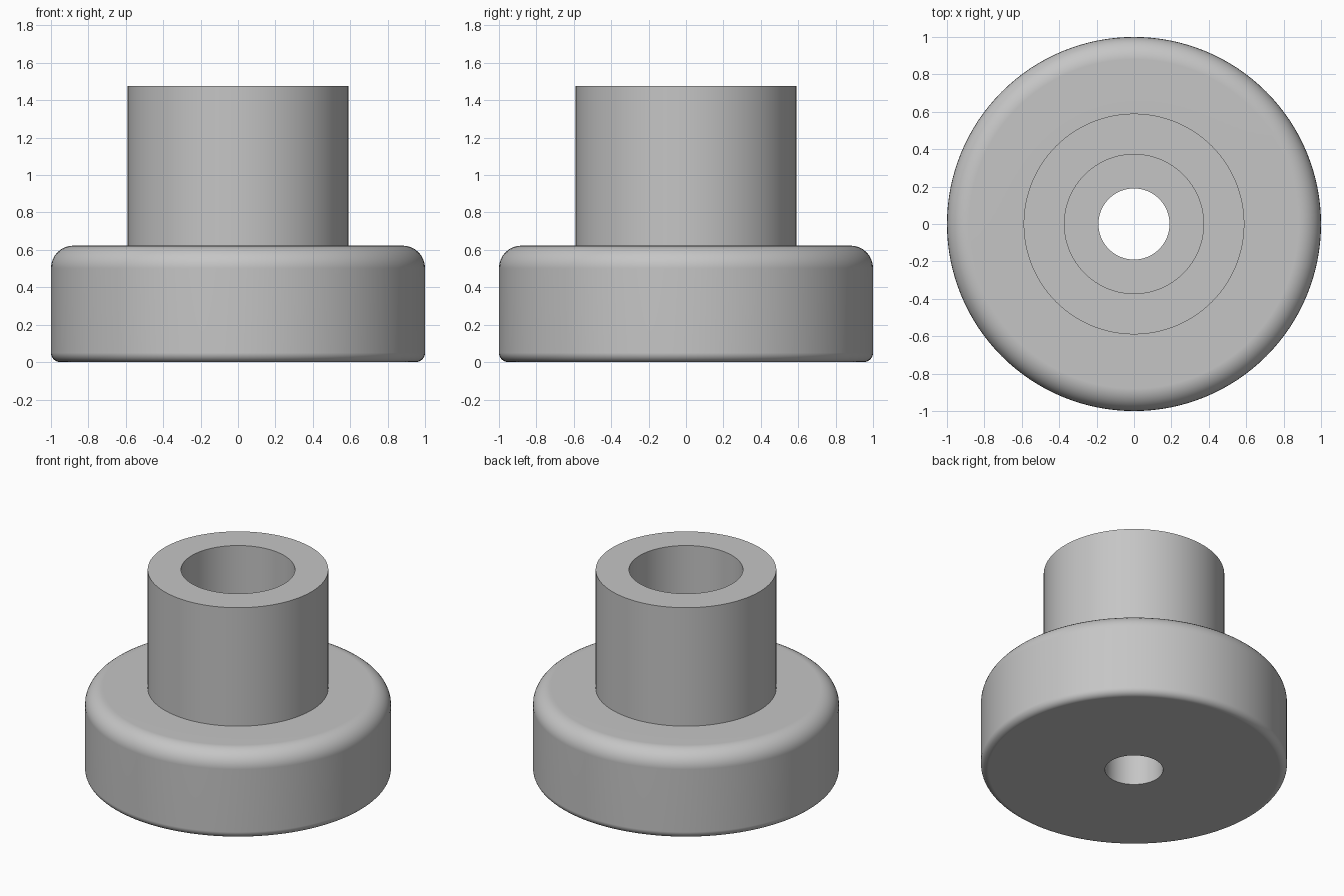
import bpy, bmesh, math

cube = bpy.data.objects.get("Cube")
if cube:
    bpy.data.objects.remove(cube, do_unlink=True)

SEGMENTS = 128
BASE_R, BASE_H = 1.0, 0.623
SLEEVE_R, TOTAL_H = 0.59, 1.477
BORE_R, HOLE_R = 0.372, 0.19
BORE_FLOOR = TOTAL_H - 0.345


def fillet(r, z, radius, start, steps=8):
    """Quarter arc of profile points around (r, z), starting at an angle in degrees."""
    angles = [math.radians(start + 90 * i / steps) for i in range(steps + 1)]
    return [(r + radius * math.cos(a), z + radius * math.sin(a)) for a in angles]


# Half section: through hole, rounded base, sleeve, counterbore
LOW, HIGH = 0.05, 0.12
profile = [(HOLE_R, 0)]
profile += fillet(BASE_R - LOW, LOW, LOW, -90)
profile += fillet(BASE_R - HIGH, BASE_H - HIGH, HIGH, 0)
profile += [(SLEEVE_R, BASE_H), (SLEEVE_R, TOTAL_H), (BORE_R, TOTAL_H),
            (BORE_R, BORE_FLOOR), (HOLE_R, BORE_FLOOR)]

# Revolve the section into a closed solid
bm = bmesh.new()
verts = [bm.verts.new((r, 0, z)) for r, z in profile]
edges = [bm.edges.new((v, verts[(i + 1) % len(verts)])) for i, v in enumerate(verts)]
bmesh.ops.spin(bm, geom=verts + edges, cent=(0, 0, 0), axis=(0, 0, 1),
               angle=math.tau, steps=SEGMENTS, use_merge=False)
bmesh.ops.remove_doubles(bm, verts=bm.verts[:], dist=0.0001)
bmesh.ops.recalc_face_normals(bm, faces=bm.faces[:])
mesh = bpy.data.meshes.new("flanged_bushing")
bm.to_mesh(mesh)
bm.free()

bushing = bpy.data.objects.new("flanged_bushing", mesh)
bpy.context.collection.objects.link(bushing)

# Plain grey finish
grey = bpy.data.materials.new("grey")
grey.use_nodes = True
colour = (0.56, 0.56, 0.56, 1)
grey.diffuse_color = colour
grey.node_tree.nodes["Principled BSDF"].inputs["Base Color"].default_value = colour
mesh.materials.append(grey)

# Smooth walls with crisp rims
bpy.ops.object.select_all(action="DESELECT")
bushing.select_set(True)
bpy.context.view_layer.objects.active = bushing
bpy.ops.object.shade_smooth_by_angle(angle=math.radians(30))
weighted = bushing.modifiers.new("flat_rims", "WEIGHTED_NORMAL")
weighted.keep_sharp = True
